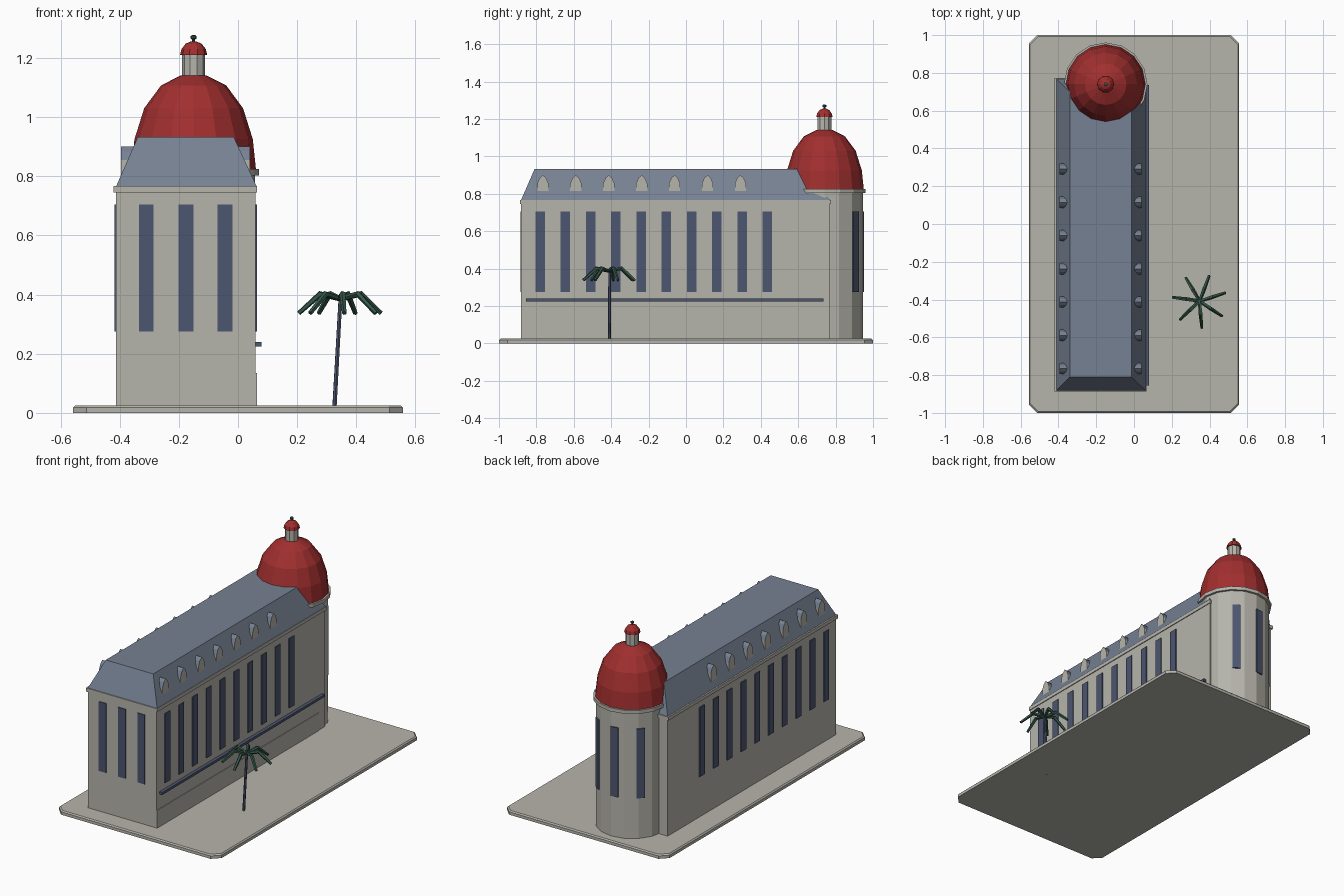
import bpy, bmesh, math
from mathutils import Vector

if "Cube" in bpy.data.objects:
    bpy.data.objects.remove(bpy.data.objects["Cube"])


def material(name, rgb):
    m = bpy.data.materials.new(name)
    m.diffuse_color = (*rgb, 1)
    m.use_nodes = True
    m.node_tree.nodes["Principled BSDF"].inputs["Base Color"].default_value = m.diffuse_color
    return m


STONE = material("pale stone", (0.47, 0.46, 0.41))
SLATE = material("slate roof", (0.18, 0.22, 0.29))
GLASS = material("dark blue", (0.073, 0.092, 0.16))
RED = material("dome red", (0.36, 0.028, 0.028))
GREEN = material("palm green", (0.035, 0.095, 0.065))


def finish(bm, name, *mats):
    bmesh.ops.recalc_face_normals(bm, faces=bm.faces)
    me = bpy.data.meshes.new(name)
    bm.to_mesh(me)
    bm.free()
    for m in mats:
        me.materials.append(m)
    ob = bpy.data.objects.new(name, me)
    bpy.context.collection.objects.link(ob)
    return ob


def loft(name, rings, *mats):
    """Closed solid through rings of equal point count."""
    bm = bmesh.new()
    vs = [[bm.verts.new(p) for p in r] for r in rings]
    n = len(vs[0])
    for a, b in zip(vs, vs[1:]):
        for i in range(n):
            bm.faces.new((a[i], a[(i + 1) % n], b[(i + 1) % n], b[i]))
    bm.faces.new(vs[0][::-1])
    bm.faces.new(vs[-1])
    return finish(bm, name, *mats)


def rect(x0, x1, y0, y1, z):
    return [(x0, y0, z), (x1, y0, z), (x1, y1, z), (x0, y1, z)]


def box(name, x0, x1, y0, y1, z0, z1, mat):
    return loft(name, [rect(x0, x1, y0, y1, z0), rect(x0, x1, y0, y1, z1)], mat)


def lathe(name, profile, mat, n=16, c=(-0.15, 0.74)):
    rings = [[(c[0] + r * math.cos(math.tau * i / n),
               c[1] + r * math.sin(math.tau * i / n), z) for i in range(n)]
             for r, z in profile]
    return loft(name, rings, mat)


def rod(name, points, radii, mat, n=6):
    """Tapered tube along a path."""
    pts = [Vector(p) for p in points]
    side = (pts[-1] - pts[0]).cross(Vector((0, 0, 1))).normalized()
    rings = []
    for i, p in enumerate(pts):
        d = (pts[min(i + 1, len(pts) - 1)] - pts[max(i - 1, 0)]).normalized()
        up = side.cross(d).normalized()
        rings.append([p + radii[i] * (side * math.cos(math.tau * k / n)
                                      + up * math.sin(math.tau * k / n))
                      for k in range(n)])
    return loft(name, rings, mat)


# Ground slab with cut corners
def slab_ring(x, y, c, z):
    return [(x - c, -y, z), (x, -y + c, z), (x, y - c, z), (x - c, y, z),
            (-x + c, y, z), (-x, y - c, z), (-x, -y + c, z), (-x + c, -y, z)]


loft("ground_slab", [slab_ring(0.557, 1, 0.045, 0), slab_ring(0.557, 1, 0.045, 0.018),
                     slab_ring(0.55, 0.993, 0.043, 0.025)], STONE)

# Main block
X0, X1, Y0, Y1 = -0.412, 0.06, -0.882, 0.768
box("main_block", X0, X1, Y0, Y1, 0.02, 0.75, STONE)
box("plinth", X0, X1 + 0.004, Y0, 0.70, 0.02, 0.135, STONE)
box("cornice", X0 - 0.009, X1 + 0.005, Y0 - 0.006, Y1 + 0.006, 0.745, 0.767, STONE)
loft("mansard_roof", [rect(X0, X1 + 0.003, Y0, Y1, 0.766),
                      rect(-0.339, -0.014, -0.81, 0.70, 0.932)], SLATE)
box("side_rail", X1, 0.08, -0.855, 0.735, 0.225, 0.24, GLASS)

# Tall windows as thin plates
for i in range(10):
    y = -0.78 + 0.135 * i
    for x in (X0, X1):
        box("side_window", x - 0.005, x + 0.005, y - 0.025, y + 0.025, 0.275, 0.705, GLASS)
for x in (-0.31, -0.176, -0.044):
    box("front_window", x - 0.025, x + 0.025, Y0 - 0.004, Y0 + 0.004, 0.275, 0.705, GLASS)

# Gabled dormers on both long slopes, with slate tops
PROFILE = [(-0.03, 0.79), (0.03, 0.79), (0.03, 0.855), (0.017, 0.885),
           (0, 0.9), (-0.017, 0.885), (-0.03, 0.855)]
for i in range(7):
    y = -0.765 + 0.176 * i
    for outer, inner in ((-0.395, -0.345), (0.04, -0.008)):
        d = loft("dormer", [[(x, y + a, z) for a, z in PROFILE] for x in (outer, inner)],
                 STONE, SLATE)
        for p in d.data.polygons:
            if p.normal.z > 0.3:
                p.material_index = 1

# Round tower, dome and lantern
lathe("tower", [(0.207, 0.02), (0.207, 0.81)], STONE)
lathe("tower_cornice", [(0.221, 0.803), (0.221, 0.825)], STONE)
lathe("dome", [(0.211, 0.82), (0.2, 0.925), (0.167, 1.03), (0.11, 1.107), (0.045, 1.14)], RED)
lathe("lantern", [(0.039, 1.135), (0.039, 1.212)], STONE, 10)
lathe("lantern_dome", [(0.046, 1.21), (0.041, 1.23), (0.027, 1.248), (0.008, 1.256)], RED, 10)
lathe("finial", [(0.005, 1.25), (0.005, 1.262), (0.01, 1.265), (0.01, 1.274), (0.005, 1.277)],
      GREEN, 8)
for deg in (54, 96, 138):
    w = box("tower_window", 0.202, 0.2105, -0.024, 0.024, 0.275, 0.705, GLASS)
    w.location = (-0.15, 0.74, 0)
    w.rotation_euler.z = math.radians(deg)

# Palm tree
rod("palm_trunk", [(0.325, -0.41, 0.0), (0.347, -0.408, 0.4)], [0.008, 0.007], GLASS)
for k in range(7):
    a = math.radians(18 + k * 360 / 7)
    rod("palm_frond", [(0.347 + r * math.cos(a), -0.408 + r * math.sin(a), z)
                       for r, z in ((0, 0.385), (0.07, 0.402), (0.143, 0.337))],
        [0.009, 0.011, 0.008], GREEN, 5)
